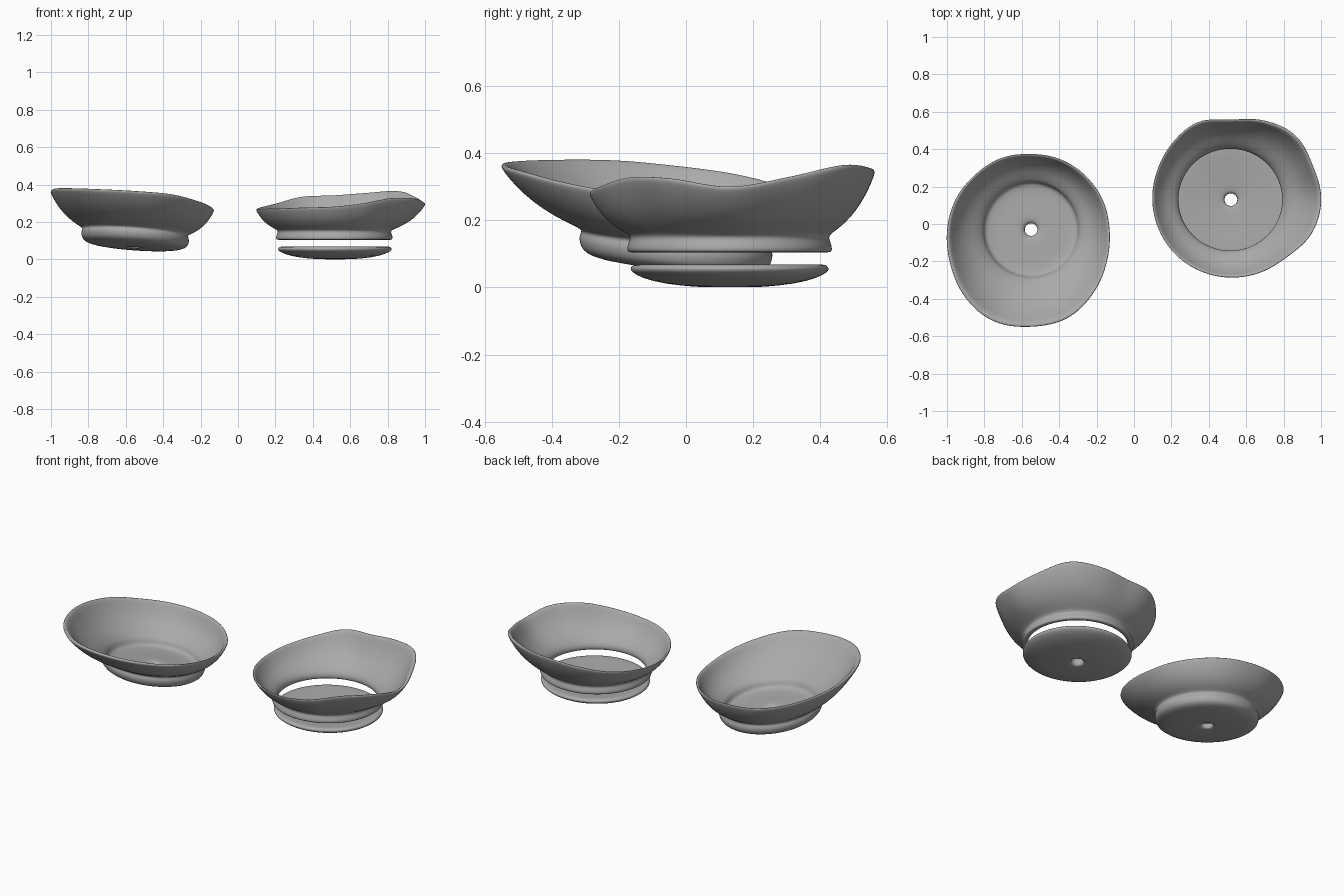
import bpy, bmesh, math

if "Cube" in bpy.data.objects:
    bpy.data.objects.remove(bpy.data.objects["Cube"])

N = 96  # steps round each bowl

clay = bpy.data.materials.new("grey clay")
clay.diffuse_color = (0.4, 0.4, 0.4, 1)
clay.use_nodes = True
clay.node_tree.nodes["Principled BSDF"].inputs["Base Color"].default_value = clay.diffuse_color


def around(vals, ang):
    """Smooth periodic curve through evenly spaced values."""
    n = len(vals)
    t = ang / (2 * math.pi) * n
    i, f = int(t) % n, t - int(t)
    a, b, c, d = (vals[(i + k) % n] for k in (-1, 0, 1, 2))
    return b + 0.5 * f * (c - a + f * (2*a - 5*b + 4*c - d + f * (3*(b - c) + d - a)))


def loft(name, centre, profile, foot=None, rim_r=None, rim_z=None, slope=(0, 0), squash=1):
    """Closed profile swept round a centre.
    ('p', r, z) is a plain point; ('w', a, b) is a wall point between foot and rim."""
    bm = bmesh.new()
    rings = []
    for j in range(N):
        ang = 2 * math.pi * j / N
        c, s = math.cos(ang), math.sin(ang)
        ring = []
        for kind, u, v in profile:
            if kind == 'p':
                r, z, k, sq = u, v, 1, squash
            else:
                r = foot[0] + (around(rim_r, ang) - foot[0]) * u
                z = foot[1] + (around(rim_z, ang) - foot[1]) * v
                k, sq = max(0, 1 - v), squash + (1 - squash) * min(1, u)
            x, y = r * c, r * s * sq
            z += k * (slope[0] * x + slope[1] * y)
            ring.append(bm.verts.new((centre[0] + x, centre[1] + y, z)))
        rings.append(ring)
    m = len(profile)
    for j in range(N):
        A, B = rings[j], rings[(j + 1) % N]
        for i in range(m):
            bm.faces.new((A[i], B[i], B[(i + 1) % m], A[(i + 1) % m]))
    bmesh.ops.recalc_face_normals(bm, faces=bm.faces)
    for f in bm.faces:
        f.smooth = True
    me = bpy.data.meshes.new(name)
    bm.to_mesh(me)
    bm.free()
    me.materials.append(clay)
    ob = bpy.data.objects.new(name, me)
    bpy.context.collection.objects.link(ob)
    sub = ob.modifiers.new("smooth", 'SUBSURF')
    sub.levels = sub.render_levels = 1
    return ob


# flared wall with a rolled lip, shared by both bowls
wall = [('w', 0.22, 0.10), ('w', 0.5, 0.28), ('w', 0.74, 0.52), ('w', 0.91, 0.77),
        ('w', 1.0, 0.94), ('w', 1.0, 0.99), ('w', 0.96, 1.01), ('w', 0.89, 0.97),
        ('w', 0.80, 0.80), ('w', 0.62, 0.54), ('w', 0.38, 0.30), ('w', 0.1, 0.13)]

# right bowl: open ring body
loft("right_bowl_wall", (0.515, 0.13),
     [('p', 0.278, 0.106), ('p', 0.30, 0.104), ('p', 0.311, 0.106), ('p', 0.312, 0.122),
      ('p', 0.304, 0.140), ('p', 0.300, 0.155)] + wall
     + [('p', 0.285, 0.15), ('p', 0.276, 0.128)],
     foot=(0.30, 0.155), squash=0.98,
     rim_r=[.487, .478, .49, .46, .428, .45, .435, .422,
            .418, .415, .415, .415, .417, .422, .432, .472],
     rim_z=[.30, .33, .365, .355, .342, .335, .30, .28,
            .268, .27, .272, .277, .282, .30, .327, .325])

# right bowl: loose base disc with drain hole
loft("right_bowl_base", (0.518, 0.13),
     [('p', 0.034, 0.002), ('p', 0.042, 0.0), ('p', 0.10, 0.001), ('p', 0.20, 0.010),
      ('p', 0.27, 0.028), ('p', 0.30, 0.045), ('p', 0.307, 0.056), ('p', 0.298, 0.067),
      ('p', 0.28, 0.069), ('p', 0.20, 0.062), ('p', 0.10, 0.055), ('p', 0.045, 0.050),
      ('p', 0.034, 0.046)], squash=0.97)

# left bowl: wall and base fused, tilted foot, drain hole
loft("left_bowl", (-0.55, -0.03),
     [('p', 0.033, 0.066), ('p', 0.042, 0.061), ('p', 0.10, 0.060), ('p', 0.20, 0.064),
      ('p', 0.255, 0.073), ('p', 0.278, 0.088), ('p', 0.286, 0.105), ('p', 0.289, 0.125),
      ('p', 0.283, 0.138), ('p', 0.279, 0.150)] + wall
     + [('p', 0.268, 0.150), ('p', 0.257, 0.138), ('p', 0.250, 0.115), ('p', 0.240, 0.104),
        ('p', 0.17, 0.100), ('p', 0.10, 0.103), ('p', 0.05, 0.102), ('p', 0.033, 0.092)],
     foot=(0.279, 0.150), slope=(-0.07, -0.09),
     rim_r=[.42, .415, .41, .408, .405, .415, .42, .435,
            .45, .47, .505, .53, .52, .512, .475, .44],
     rim_z=[.262, .258, .262, .27, .28, .29, .31, .34,
            .362, .378, .38, .375, .365, .348, .312, .282])
